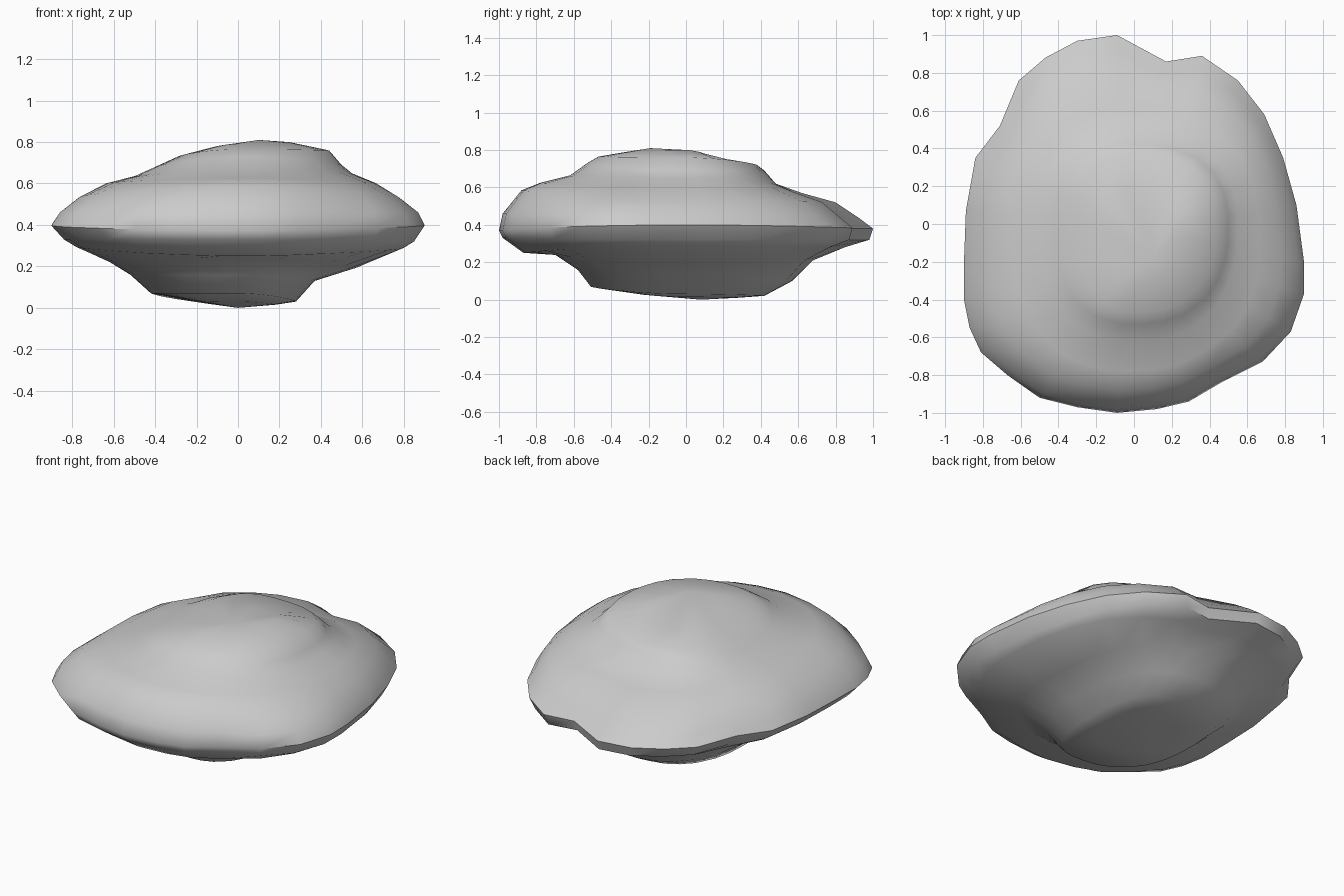
import bpy, bmesh, math

if "Cube" in bpy.data.objects:
    bpy.data.objects.remove(bpy.data.objects["Cube"])

# rim outline seen from above, counterclockwise
OUTLINE = [(.90, -.2), (.86, .1), (.79, .35), (.69, .58), (.55, .76), (.36, .89),
           (.17, .86), (-.09, 1.0), (-.30, .97), (-.47, .88), (-.61, .76), (-.71, .52),
           (-.84, .35), (-.89, .07), (-.90, -.2), (-.90, -.4), (-.87, -.55), (-.81, -.68),
           (-.67, -.80), (-.5, -.92), (-.3, -.97), (-.09, -1.0), (.12, -.98), (.29, -.94),
           (.46, -.84), (.68, -.73), (.83, -.57), (.90, -.37)]

# rings, bottom to top: reach left, right, front, back, then height left, right, front, back
RINGS = [
    (.22, .18, .25, .28, .035, .015, .03, .01),
    (.42, .28, .51, .42, .07, .03, .07, .02),
    (.52, .37, .58, .57, .16, .13, .16, .10),
    (.62, .57, .70, .68, .22, .19, .24, .21),
    (.79, .80, .87, .85, .30, .29, .25, .28),
    (.84, .85, .98, .98, .33, .32, .33, .32),
    (.90, .90, 1.0, 1.0, .40, .40, .37, .38),
    (.86, .87, .98, .92, .46, .46, .46, .44),
    (.77, .78, .88, .80, .53, .53, .585, .52),
    (.64, .67, .78, .62, .60, .60, .625, .57),
    (.50, .55, .62, .48, .635, .65, .665, .62),
    (.42, .50, .53, .42, .67, .69, .73, .69),
    (.29, .44, .47, .38, .73, .76, .765, .72),
    (.12, .25, .32, .17, .775, .80, .79, .74),
]
RIM = 6
SQUARENESS = 2.4


def ring_points(i):
    le, ri, fr, ba, zl, zr, zf, zb = RINGS[i]
    # away from the rim the outline turns into a full oval, losing the notch
    blend = min(1, max(0, abs(i - RIM) - 1) / 3)
    pts = []
    for ox, oy in OUTLINE:
        u, v = ox / .9, oy
        d = (abs(u) ** SQUARENESS + abs(v) ** SQUARENESS) ** (1 / SQUARENESS)
        k = 1 + (1 / d - 1) * blend
        u, v = u * k, v * k
        wx = u * u / (u * u + v * v)
        z = wx * (zr if u > 0 else zl) + (1 - wx) * (zb if v > 0 else zf)
        pts.append((u * (ri if u > 0 else le), v * (ba if v > 0 else fr), z))
    return pts


# stone body: skin the rings and close both ends
bm = bmesh.new()
loops = [[bm.verts.new(p) for p in ring_points(i)] for i in range(len(RINGS))]
n = len(OUTLINE)
for a, b in zip(loops, loops[1:]):
    for j in range(n):
        k = (j + 1) % n
        bm.faces.new((a[j], a[k], b[k], b[j]))
low = bm.verts.new((0, .08, 0))
high = bm.verts.new((.1, -.19, .81))
for j in range(n):
    k = (j + 1) % n
    bm.faces.new((loops[0][k], loops[0][j], low))
    bm.faces.new((loops[-1][j], loops[-1][k], high))
bmesh.ops.recalc_face_normals(bm, faces=bm.faces)

mesh = bpy.data.meshes.new("stone")
bm.to_mesh(mesh)
bm.free()
stone = bpy.data.objects.new("stone", mesh)
bpy.context.collection.objects.link(stone)
bpy.context.view_layer.objects.active = stone
stone.select_set(True)
bpy.ops.object.shade_smooth_by_angle(angle=math.radians(45))
